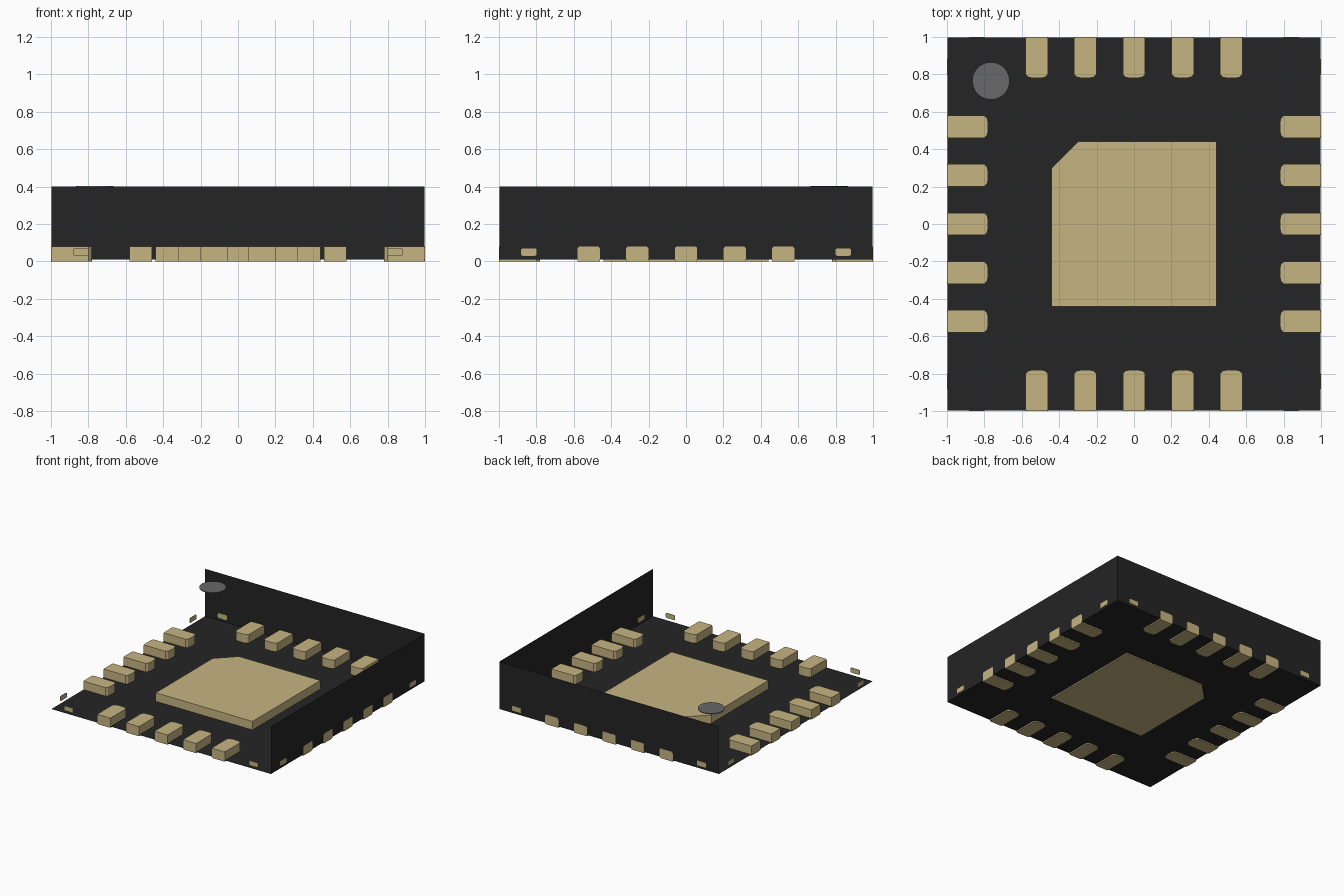
import bpy, bmesh, math
from mathutils import Matrix, Vector

if "Cube" in bpy.data.objects:
    bpy.data.objects.remove(bpy.data.objects["Cube"], do_unlink=True)


def material(name, rgb):
    m = bpy.data.materials.new(name)
    m.use_nodes = True
    m.diffuse_color = (*rgb, 1)
    m.node_tree.nodes["Principled BSDF"].inputs["Base Color"].default_value = (*rgb, 1)
    return m


BLACK = material("black_plastic", (0.0180, 0.0180, 0.0180))
GOLD = material("pale_gold_metal", (0.565, 0.462, 0.220))
GREY = material("marker_grey", (0.140, 0.140, 0.140))


def add_object(name, bm, mat):
    mesh = bpy.data.meshes.new(name)
    bm.to_mesh(mesh)
    bm.free()
    mesh.materials.append(mat)
    ob = bpy.data.objects.new(name, mesh)
    bpy.context.collection.objects.link(ob)
    return ob


def extrude_outline(name, points, offset, mat, matrix=Matrix()):
    """Closed solid: outline of 3D points swept along an offset vector."""
    bm = bmesh.new()
    face = bm.faces.new([bm.verts.new(p) for p in points])
    top = bmesh.ops.extrude_face_region(bm, geom=[face], use_keep_orig=True)
    verts = [v for v in top["geom"] if isinstance(v, bmesh.types.BMVert)]
    bmesh.ops.translate(bm, verts=verts, vec=Vector(offset))
    bmesh.ops.recalc_face_normals(bm, faces=bm.faces)
    bmesh.ops.transform(bm, matrix=matrix, verts=bm.verts)
    return add_object(name, bm, mat)


def sheet(name, points, mat):
    """Single flat face."""
    bm = bmesh.new()
    bm.faces.new([bm.verts.new(p) for p in points])
    return add_object(name, bm, mat)


def rounded_rect(cy, cz, w, h, r, x):
    """Rounded rectangle in the plane of constant x."""
    pts = []
    for i, (sy, sz) in enumerate([(1, 1), (-1, 1), (-1, -1), (1, -1)]):
        for k in range(4):
            a = math.radians(90 * i + 30 * k)
            pts.append((x, cy + sy * (w / 2 - r) + r * math.cos(a),
                        cz + sz * (h / 2 - r) + r * math.sin(a)))
    return pts


# Open package shell: floor and two walls
W, FLOOR, TOP = 0.998, 0.01, 0.40
sheet("body_floor", [(-W, -W, FLOOR), (-W, W, FLOOR), (W, W, FLOOR), (W, -W, FLOOR)], BLACK)
sheet("body_left_wall", [(W, -W, FLOOR), (W, W, FLOOR), (W, W, TOP), (W, -W, TOP)], BLACK)
sheet("body_back_wall", [(W, W, FLOOR), (-W, W, FLOOR), (-W, W, TOP), (W, W, TOP)], BLACK)

# Central pad with one clipped corner
extrude_outline("thermal_pad",
                [(-0.44, -0.44, 0), (0.44, -0.44, 0), (0.44, 0.44, 0),
                 (-0.30, 0.44, 0), (-0.44, 0.30, 0)], (0, 0, 0.08), GOLD)

# Contacts and tie bars, built on the +x side and turned to each side
for side, label in enumerate(["left", "back", "right", "front"]):
    turn = Matrix.Rotation(side * math.pi / 2, 4, "Z")
    for n in range(5):
        y = (n - 2) * 0.26
        outline = [(0.996, -0.06), (0.996, 0.06), (0.80, 0.06), (0.785, 0.045), (0.78, 0.02),
                   (0.78, -0.02), (0.785, -0.045), (0.80, -0.06)]
        extrude_outline(f"{label}_contact_{n + 1}", [(px, y + py, 0) for px, py in outline],
                        (0, 0, 0.08), GOLD, turn)
        extrude_outline(f"{label}_contact_end_{n + 1}",
                        rounded_rect(y, 0.04, 0.12, 0.08, 0.014, 0.996), (0.004, 0, 0), GOLD, turn)
    for n, y in enumerate((-0.84, 0.84)):
        extrude_outline(f"{label}_tie_bar_{n + 1}",
                        rounded_rect(y, 0.05, 0.084, 0.04, 0.01, 0.996), (0.004, 0, 0), GOLD, turn)

# Round corner marker floating at the top plane
circle = [(-0.765 + 0.10 * math.cos(a), 0.765 + 0.10 * math.sin(a), 0.396)
          for a in (2 * math.pi * k / 40 for k in range(40))]
extrude_outline("corner_marker", circle, (0, 0, 0.006), GREY)
